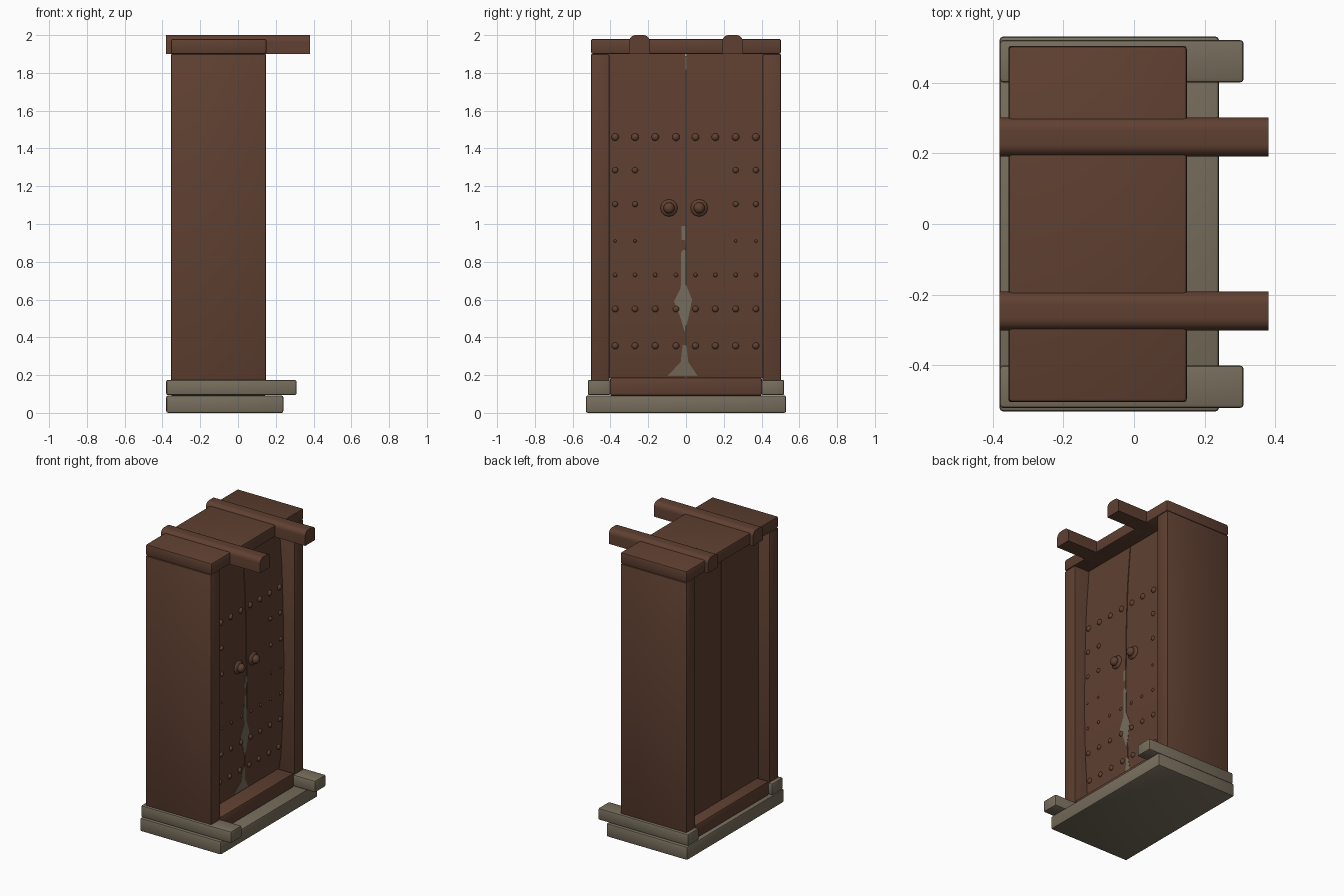
import bpy, bmesh, math
from mathutils import Vector

if "Cube" in bpy.data.objects:
    bpy.data.objects.remove(bpy.data.objects["Cube"])


def material(name, rgb):
    m = bpy.data.materials.new(name)
    m.diffuse_color = (*rgb, 1)
    m.use_nodes = True
    m.node_tree.nodes["Principled BSDF"].inputs["Base Color"].default_value = m.diffuse_color
    return m


WOOD = material("brown wood", (0.115, 0.051, 0.031))
STONE = material("grey stone", (0.185, 0.155, 0.108))


def finish(bm, name, mat):
    bmesh.ops.recalc_face_normals(bm, faces=bm.faces)
    me = bpy.data.meshes.new(name)
    bm.to_mesh(me)
    bm.free()
    me.materials.append(mat)
    ob = bpy.data.objects.new(name, me)
    bpy.context.collection.objects.link(ob)
    bpy.context.view_layer.objects.active = ob
    for o in bpy.context.selected_objects:
        o.select_set(False)
    ob.select_set(True)
    bpy.ops.object.shade_smooth_by_angle(angle=math.radians(35))
    return ob


def box(name, x, y, z, mat, bevel=0.008, segs=2):
    bm = bmesh.new()
    bmesh.ops.create_cube(bm, size=1)
    for v in bm.verts:
        for i, (a, b) in enumerate((x, y, z)):
            v.co[i] = a if v.co[i] < 0 else b
    if bevel:
        bmesh.ops.bevel(bm, geom=bm.edges[:], offset=bevel, segments=segs,
                        profile=0.5, affect='EDGES')
    return finish(bm, name, mat)


def extrude(name, pts, vec, mat, bevel=0):
    bm = bmesh.new()
    f = bm.faces.new([bm.verts.new(p) for p in pts])
    r = bmesh.ops.extrude_face_region(bm, geom=[f])
    for g in r["geom"]:
        if isinstance(g, bmesh.types.BMVert):
            g.co += Vector(vec)
    return finish(bm, name, mat)


def dome(bm, c, r, depth, segs=12):
    # half-ellipsoid style stud, sunk into the door
    ret = bmesh.ops.create_uvsphere(bm, u_segments=segs, v_segments=6, radius=1)
    for v in ret["verts"]:
        v.co = Vector((c[0] + v.co.x * depth, c[1] + v.co.y * r, c[2] + v.co.z * r))


# stone base
box("base_slab", (-0.38, 0.24), (-0.53, 0.53), (0, 0.092), STONE, 0.01)
for s, side in ((-1, "left"), (1, "right")):
    ys = sorted((s * 0.40, s * 0.52))
    box("stone_footing_" + side, (-0.38, 0.31), ys, (0.094, 0.175), STONE, 0.01)
    # side walls of the frame
    ys = sorted((s * 0.405, s * 0.503))
    box("side_wall_" + side, (-0.355, 0.148), ys, (0.172, 1.9), WOOD, 0.006)
    # roof beams
    yc = s * 0.246
    y0, y1, z0, z1, r = yc - 0.055, yc + 0.055, 1.90, 2.0, 0.035
    pts = [(-0.38, y0, z0), (-0.38, y1, z0)]
    for k in range(7):
        a = math.pi / 2 * k / 6
        pts.append((-0.38, y1 - r + r * math.cos(a), z1 - r + r * math.sin(a)))
    for k in range(7):
        a = math.pi / 2 * (1 + k / 6)
        pts.append((-0.38, y0 + r + r * math.cos(a), z1 - r + r * math.sin(a)))
    extrude("roof_beam_" + side, pts, (0.76, 0, 0), WOOD)

box("lintel", (-0.355, 0.15), (-0.503, 0.503), (1.9, 1.98), WOOD, 0.01)
box("threshold", (-0.355, 0.148), (-0.402, 0.402), (0.09, 0.188), WOOD, 0.012)

# bowed door leaves, profile seen from the side
FRONT = [(0.03, 0.186), (0.045, 0.28), (0.06, 0.55), (0.068, 0.9),
         (0.062, 1.3), (0.052, 1.6), (0.03, 1.9)]


def door_x(z):
    for (x0, z0), (x1, z1) in zip(FRONT, FRONT[1:]):
        if z <= z1:
            return x0 + (x1 - x0) * (z - z0) / (z1 - z0)
    return FRONT[-1][0]


for s, side in ((-1, "left"), (1, "right")):
    prof = [(x, s * 0.003, z) for x, z in FRONT]
    prof += [(-0.27, s * 0.003, 1.9), (-0.27, s * 0.003, 0.186)]
    extrude("door_leaf_" + side, prof, (0, s * 0.402, 0), WOOD)

# grey filler in the seam and worn patches along it
box("seam_filler", (-0.266, 0.028), (-0.004, 0.004), (0.19, 1.89), STONE, 0)
for i, shape in enumerate((
        [(0, 0.43), (-0.02, 0.5), (-0.055, 0.59), (-0.02, 0.66), (-0.015, 0.99),
         (0.006, 0.99), (0.008, 0.68), (0.04, 0.6), (0.02, 0.5)],
        [(-0.09, 0.195), (-0.02, 0.27), (-0.01, 0.36), (0.01, 0.36), (0.02, 0.27),
         (0.07, 0.195)])):
    extrude("worn_patch_%d" % i, [(door_x(z) - 0.001, y - 0.008, z) for y, z in shape],
            (0.003, 0, 0), STONE)

# stud rows
bm = bmesh.new()
columns = [-0.375, -0.27, -0.163, -0.053, 0.05, 0.155, 0.263, 0.37]
for z, r, full in ((1.46, 0.02, 1), (1.285, 0.016, 0), (1.105, 0.015, 0), (0.91, 0.008, 0),
                   (0.73, 0.011, 1), (0.55, 0.017, 1), (0.355, 0.018, 1)):
    for y in columns:
        if full or abs(y) > 0.2:
            dome(bm, (door_x(z), y, z), r, r * 0.8)
finish(bm, "door_studs", WOOD)

# door knobs: flat rose with a round boss
bm = bmesh.new()
for y in (-0.09, 0.07):
    x = door_x(1.085)
    dome(bm, (x, y, 1.085), 0.046, 0.02, 20)
    dome(bm, (x + 0.022, y, 1.085), 0.03, 0.026, 20)
finish(bm, "door_knobs", WOOD)
